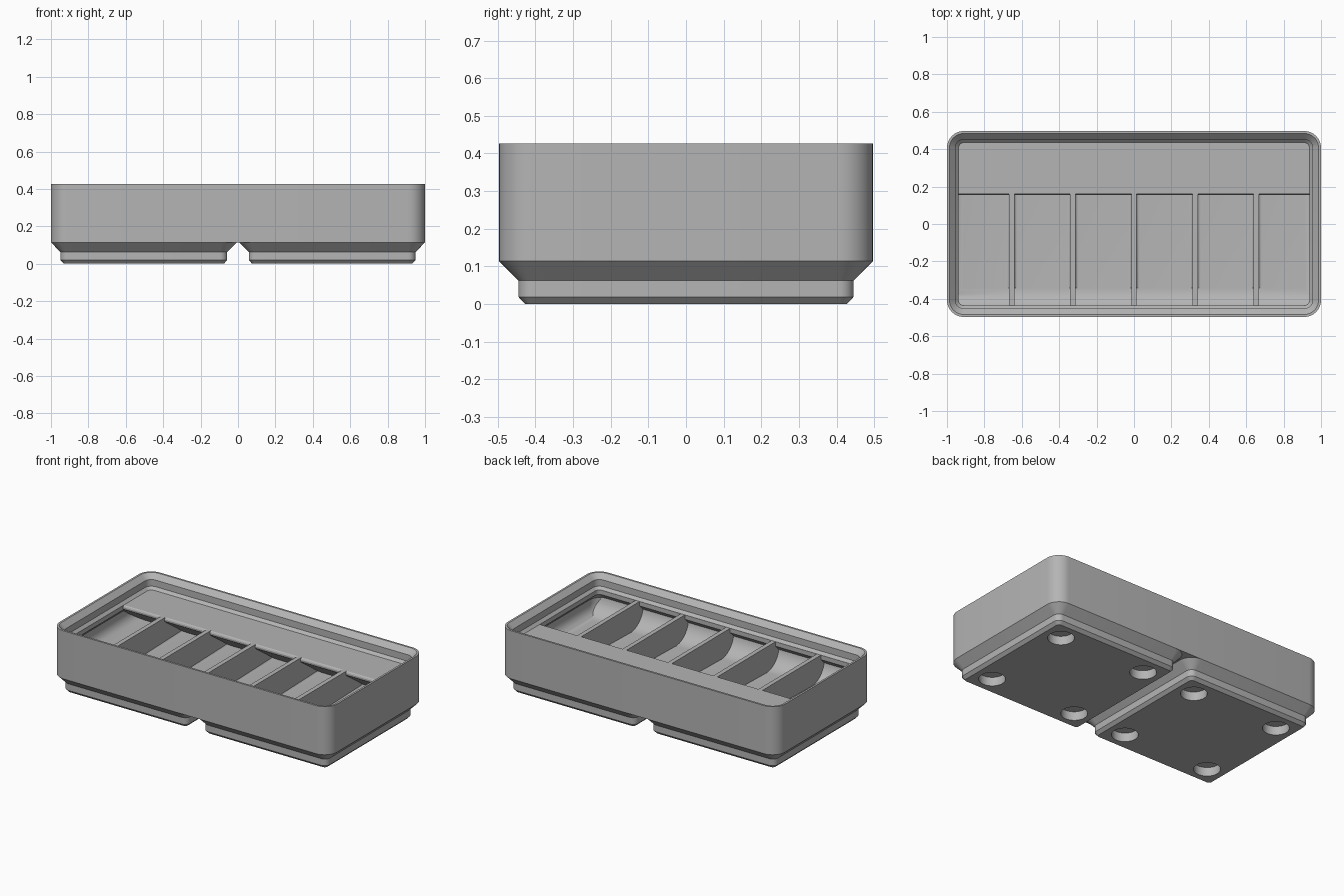
import bpy, bmesh, math
from mathutils import Vector

cube = bpy.data.objects.get("Cube")
if cube:
    bpy.data.objects.remove(cube, do_unlink=True)

# One plain grey plastic
grey = bpy.data.materials.new("grey plastic")
GREY = (0.46, 0.46, 0.46, 1)
grey.use_nodes = True
grey.diffuse_color = GREY
grey.node_tree.nodes["Principled BSDF"].inputs["Base Color"].default_value = GREY

RADIUS = 0.09
HALF_X, HALF_Y = 1.0, 0.497
BASE, FLOOR, DECK, TOP = 0.114, 0.168, 0.335, 0.427
WALL, LIP = 0.023, 0.062
FOOT_X, MAGNET = 0.503, 0.311


def make_object(name, bm):
    bmesh.ops.recalc_face_normals(bm, faces=bm.faces)
    mesh = bpy.data.meshes.new(name)
    bm.to_mesh(mesh)
    bm.free()
    obj = bpy.data.objects.new(name, mesh)
    bpy.context.collection.objects.link(obj)
    mesh.materials.append(grey)
    return obj


def rounded_loft(name, half_x, half_y, levels, centre_x=0, steps=8):
    """Stack rounded rectangles; levels are (height, inset) pairs."""
    bm = bmesh.new()
    rings = []
    for z, inset in levels:
        r = max(RADIUS - inset, 0.012)
        ring = []
        for k, (sx, sy) in enumerate([(1, 1), (-1, 1), (-1, -1), (1, -1)]):
            for i in range(steps + 1):
                a = math.pi / 2 * (k + i / steps)
                ring.append(bm.verts.new((
                    centre_x + sx * (half_x - inset - r) + r * math.cos(a),
                    sy * (half_y - inset - r) + r * math.sin(a), z)))
        rings.append(ring)
    for low, high in zip(rings, rings[1:]):
        n = len(low)
        for i in range(n):
            j = (i + 1) % n
            bm.faces.new((low[i], low[j], high[j], high[i]))
    bm.faces.new(rings[0])
    bm.faces.new(rings[-1])
    return make_object(name, bm)


def boolean(target, tool, operation):
    mod = target.modifiers.new("cut", "BOOLEAN")
    mod.operation, mod.solver, mod.object = operation, "EXACT", tool
    bpy.context.view_layer.objects.active = target
    bpy.ops.object.modifier_apply(modifier=mod.name)
    bpy.data.objects.remove(tool, do_unlink=True)


def smooth(obj):
    bpy.ops.object.select_all(action="DESELECT")
    obj.select_set(True)
    bpy.context.view_layer.objects.active = obj
    bpy.ops.object.shade_smooth_by_angle(angle=math.radians(28))


# Compartments: a side profile with front scoop and overhanging label shelf
def compartment_cutter():
    scoop, front, shelf = 0.13, -0.472, 0.166
    rise = DECK - 0.029 - FLOOR
    profile = [(front, DECK + 0.03)]
    for i in range(13):
        a = math.pi / 2 * i / 12
        profile.append((front + scoop * (1 - math.cos(a)),
                        FLOOR + scoop * (1 - math.sin(a))))
    scoop_end = len(profile)
    profile.append((shelf + rise / math.tan(math.radians(36)), FLOOR))
    profile += [(shelf - 0.004, DECK - 0.029), (shelf - 0.009, DECK - 0.022),
                (shelf - 0.01, DECK - 0.012), (shelf - 0.006, DECK - 0.004),
                (shelf, DECK), (shelf, DECK + 0.03)]
    count, thick = 6, 0.029
    dividers = [-0.653 + 0.3265 * i for i in range(count - 1)]
    edges = [-1.1] + dividers + [1.1]
    bm = bmesh.new()
    for left, right in zip(edges, edges[1:]):
        ends = [[bm.verts.new((x, y, z)) for y, z in profile]
                for x in (left + thick / 2, right - thick / 2)]
        a, b = ends
        n = len(profile)
        bm.faces.new(a)
        bm.faces.new(b)
        for i in range(n):
            j = (i + 1) % n
            bm.faces.new((a[i], a[j], b[j], b[i]))
        # Soft fillet where the dividers meet the scoop and floor
        soft = [bm.edges.get((e[i], e[i + 1])) for e in ends for i in range(scoop_end)]
        bmesh.ops.bevel(bm, geom=soft, offset=0.045, segments=5,
                        profile=0.5, affect="EDGES", clamp_overlap=True)
    return make_object("compartment_cutter", bm)


# Inner cavity: filleted floor, straight wall, sloped underside of the lip
fillet = 0.067
levels = []
for i in range(7):
    a = math.pi / 2 * i / 6
    levels.append((FLOOR - 0.0005 + fillet * (1 - math.cos(a)),
                   WALL + fillet * (1 - math.sin(a))))
levels += [(0.267, WALL), (0.306, LIP + 0.0005), (DECK + 0.005, LIP + 0.0005)]
cavity = rounded_loft("cavity", HALF_X, HALF_Y, levels)
boolean(cavity, compartment_cutter(), "INTERSECT")

# Stepped recess that forms the stacking lip
recess = rounded_loft("lip_recess", HALF_X, HALF_Y, [
    (DECK, LIP), (0.352, 0.045), (0.395, 0.045), (TOP, 0.013), (TOP + 0.02, 0.013)])

tray = rounded_loft("tray_body", HALF_X, HALF_Y, [(BASE, 0), (TOP, 0)])
boolean(tray, cavity, "DIFFERENCE")
boolean(tray, recess, "DIFFERENCE")
smooth(tray)

# Two stepped feet with four round magnet pockets each
for name, side in (("left_foot", 1), ("right_foot", -1)):
    foot = rounded_loft(name, HALF_Y, HALF_Y, [
        (0, 0.07), (0.019, 0.0515), (0.062, 0.0515), (BASE, 0)], side * FOOT_X)
    bm = bmesh.new()
    for sx in (-1, 1):
        for sy in (-1, 1):
            made = bmesh.ops.create_cone(bm, cap_ends=True, segments=32,
                                         radius1=0.078, radius2=0.078, depth=0.114)
            bmesh.ops.translate(bm, verts=made["verts"], vec=Vector(
                (side * FOOT_X + sx * MAGNET, sy * MAGNET, 0)))
    boolean(foot, make_object("pocket_cutter", bm), "DIFFERENCE")
    smooth(foot)
